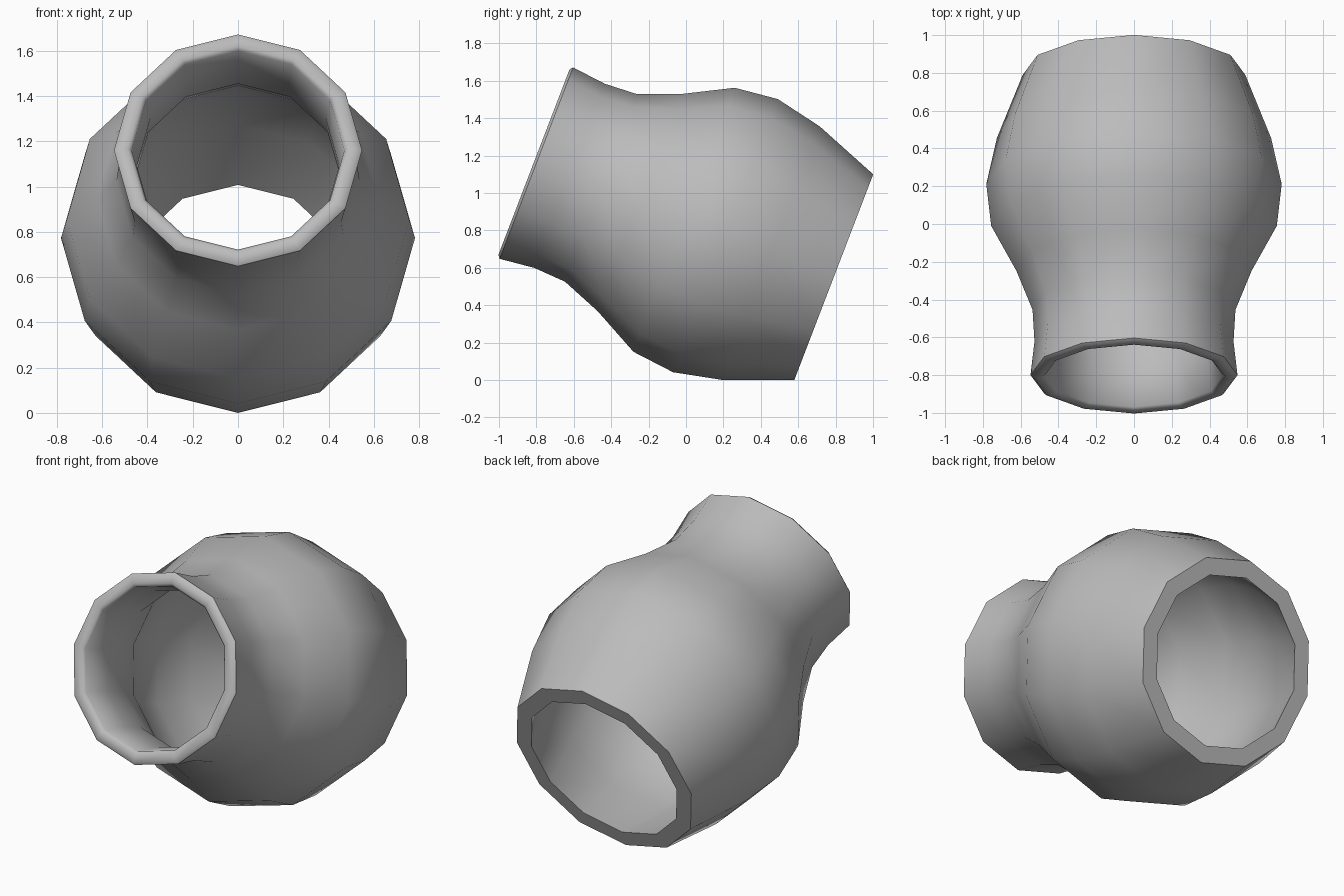
import bpy
import bmesh
import math
from mathutils import Matrix, Vector

SIDES = 12
MOUTH_CENTRE = Vector((0, -0.8, 1.16))
TILT = math.atan2(0.61, 1.59)

cube = bpy.data.objects.get("Cube")
if cube:
    bpy.data.objects.remove(cube, do_unlink=True)

clay = bpy.data.materials.new("grey clay")
clay.use_nodes = True
clay.diffuse_color = (0.5, 0.5, 0.5, 1)
clay.node_tree.nodes["Principled BSDF"].inputs["Base Color"].default_value = (0.5, 0.5, 0.5, 1)

# Wall sections: distance along the axis, outer radius, inner radius
wall = [
    (-0.014, 0.531, 0.487),
    (0.0, 0.548, 0.470),
    (0.19, 0.527, 0.447),
    (0.37, 0.537, 0.457),
    (0.59, 0.622, 0.532),
    (0.846, 0.756, 0.666),
    (1.083, 0.782, 0.695),
    (1.344, 0.726, 0.637),
    (1.703, 0.589, 0.490),
]
# Closed cross-section: out along the outside, back along the inside
profile = [(s, ro) for s, ro, ri in wall] + [(s, ri) for s, ro, ri in reversed(wall)]

# Tilted hollow jar, open at both ends
bm = bmesh.new()
rings = []
for s, r in profile:
    angles = [math.tau * i / SIDES for i in range(SIDES)]
    rings.append([bm.verts.new((r * math.sin(a), s, r * math.cos(a))) for a in angles])
for k, ring in enumerate(rings):
    following = rings[(k + 1) % len(rings)]
    for i in range(SIDES):
        j = (i + 1) % SIDES
        bm.faces.new((ring[i], ring[j], following[j], following[i]))
bmesh.ops.recalc_face_normals(bm, faces=bm.faces)
bm.transform(Matrix.Translation(MOUTH_CENTRE) @ Matrix.Rotation(-TILT, 4, "X"))

mesh = bpy.data.meshes.new("hollow_jar")
bm.to_mesh(mesh)
bm.free()
mesh.materials.append(clay)
jar = bpy.data.objects.new("hollow_jar", mesh)
bpy.context.collection.objects.link(jar)

# Smooth walls with a crisp back rim
bpy.ops.object.select_all(action="DESELECT")
jar.select_set(True)
bpy.context.view_layer.objects.active = jar
bpy.ops.object.shade_smooth_by_angle(angle=math.radians(55))
